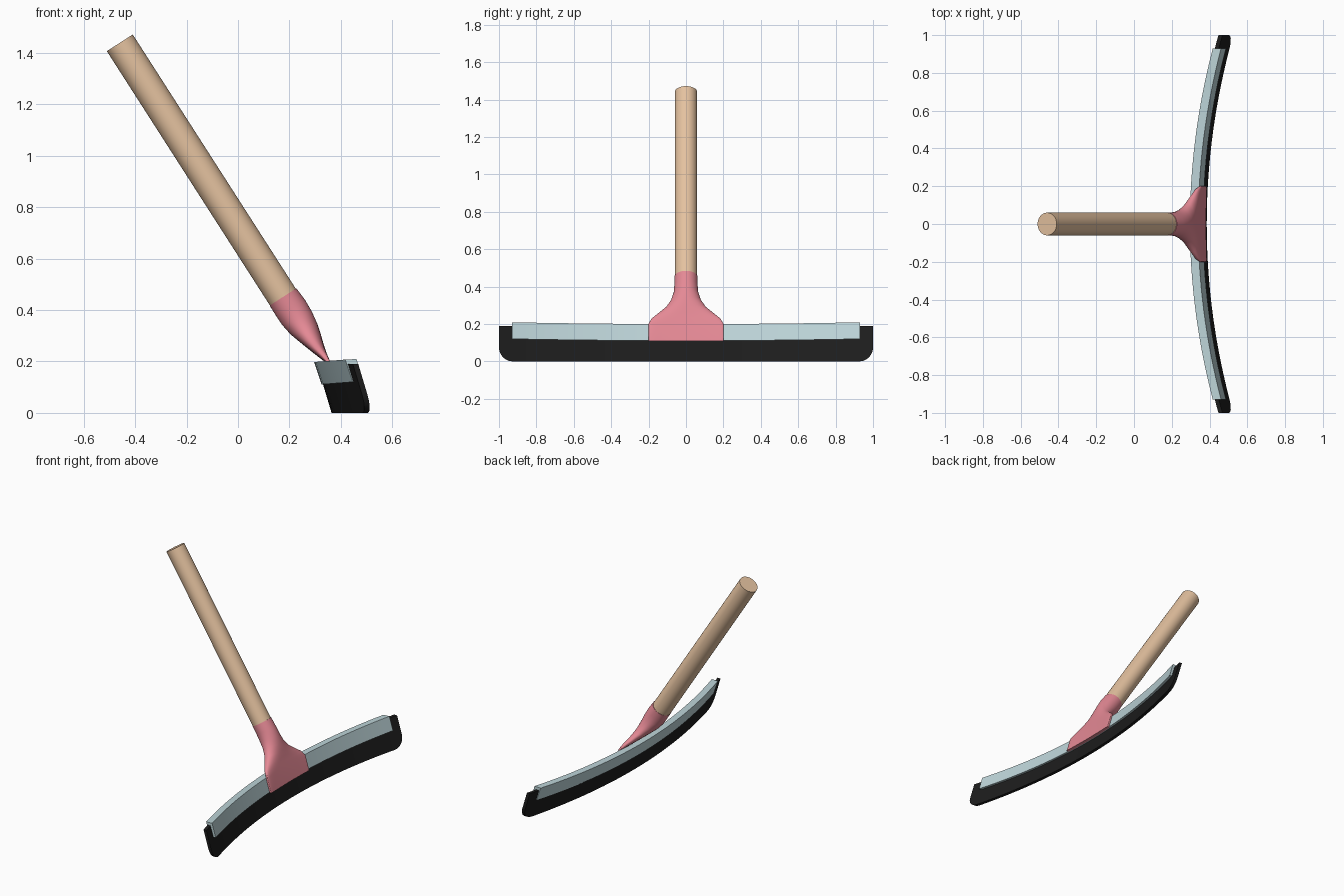
import bpy, bmesh, math
from mathutils import Vector

if "Cube" in bpy.data.objects:
    bpy.data.objects.remove(bpy.data.objects["Cube"])

BOW = 0.14  # how far the head bows: x += BOW * y^2


def finish(name, bm, color, angle=35):
    bmesh.ops.recalc_face_normals(bm, faces=bm.faces)
    me = bpy.data.meshes.new(name)
    bm.to_mesh(me)
    bm.free()
    ob = bpy.data.objects.new(name, me)
    bpy.context.collection.objects.link(ob)
    mat = bpy.data.materials.new(name + "_mat")
    mat.diffuse_color = (*color, 1)
    mat.use_nodes = True
    mat.node_tree.nodes["Principled BSDF"].inputs["Base Color"].default_value = mat.diffuse_color
    me.materials.append(mat)
    bpy.ops.object.select_all(action='DESELECT')
    ob.select_set(True)
    bpy.context.view_layer.objects.active = ob
    bpy.ops.object.shade_smooth_by_angle(angle=math.radians(angle))
    return ob


def loft(rings):
    """Skin a list of equal-length point rings and cap both ends."""
    bm = bmesh.new()
    vs = [[bm.verts.new(p) for p in ring] for ring in rings]
    n = len(vs[0])
    for a, b in zip(vs, vs[1:]):
        for i in range(n):
            j = (i + 1) % n
            bm.faces.new((a[i], a[j], b[j], b[i]))
    bm.faces.new(vs[0])
    bm.faces.new(vs[-1])
    return bm


# Wooden handle: slanted cylinder
top, bottom = Vector((-0.46, 0, 1.44)), Vector((0.175, 0, 0.45))
u = (top - bottom).normalized().cross(Vector((0, 1, 0)))
rings = []
for end in (top, bottom):
    rings.append([end + 0.06 * (u * math.cos(a) + Vector((0, 1, 0)) * math.sin(a))
                  for a in (2 * math.pi * i / 48 for i in range(48))])
finish("handle", loft(rings), (0.78, 0.54, 0.35))

# Rubber blade: thin, tilted and bowed, with rounded lower corners
R = 0.075
rings = []
for k in range(49):
    y = math.sin(math.pi * (k / 48 - 0.5))
    over = max(0, abs(y) - (1 - R))
    z0 = R - math.sqrt(max(0, R * R - over * over))
    x = 0.364 + BOW * y * y
    rings.append([(x + t - 0.3 * z, y, z)
                  for t, z in ((0, z0), (0.021, z0), (0.021, 0.19), (0, 0.19))])
finish("rubber_blade", loft(rings), (0.012, 0.012, 0.012))

# Blade holder: bowed channel bar
profile = [(0.296, 0.198), (0.34, 0.2), (0.366, 0.111), (0.325, 0.111)]
rings = []
for k in range(33):
    y = 0.93 * (k / 16 - 1)
    rings.append([(x + BOW * y * y, y, z + 0.011 * y * y) for x, z in profile])
finish("blade_holder", loft(rings), (0.51, 0.66, 0.69))

# Socket: round at the handle, flattening to a plate on the holder's face
# (back x, back z, front x, front z, half width, squareness exponent)
sections = [
    (0.123, 0.418, 0.227, 0.485, 0.062, 1.0),
    (0.148, 0.378, 0.262, 0.438, 0.062, 1.0),
    (0.172, 0.342, 0.288, 0.393, 0.066, 1.0),
    (0.205, 0.305, 0.308, 0.348, 0.080, 1.0),
    (0.240, 0.276, 0.323, 0.303, 0.107, 0.9),
    (0.277, 0.246, 0.334, 0.265, 0.150, 0.75),
    (0.310, 0.220, 0.343, 0.235, 0.185, 0.55),
    (0.336, 0.200, 0.354, 0.203, 0.200, 0.3),
    (0.360, 0.110, 0.381, 0.110, 0.200, 0.2),
]
rings = []
for bx, bz, fx, fz, w, e in sections:
    ring = []
    for i in range(64):
        c, s = math.cos(2 * math.pi * i / 64), math.sin(2 * math.pi * i / 64)
        y = w * math.copysign(abs(s) ** e, s)
        t = 0.5 + 0.5 * math.copysign(abs(c) ** e, c)
        ring.append((bx + (fx - bx) * t + BOW * y * y, y, bz + (fz - bz) * t))
    rings.append(ring)
finish("socket", loft(rings), (0.78, 0.25, 0.3), 50)
